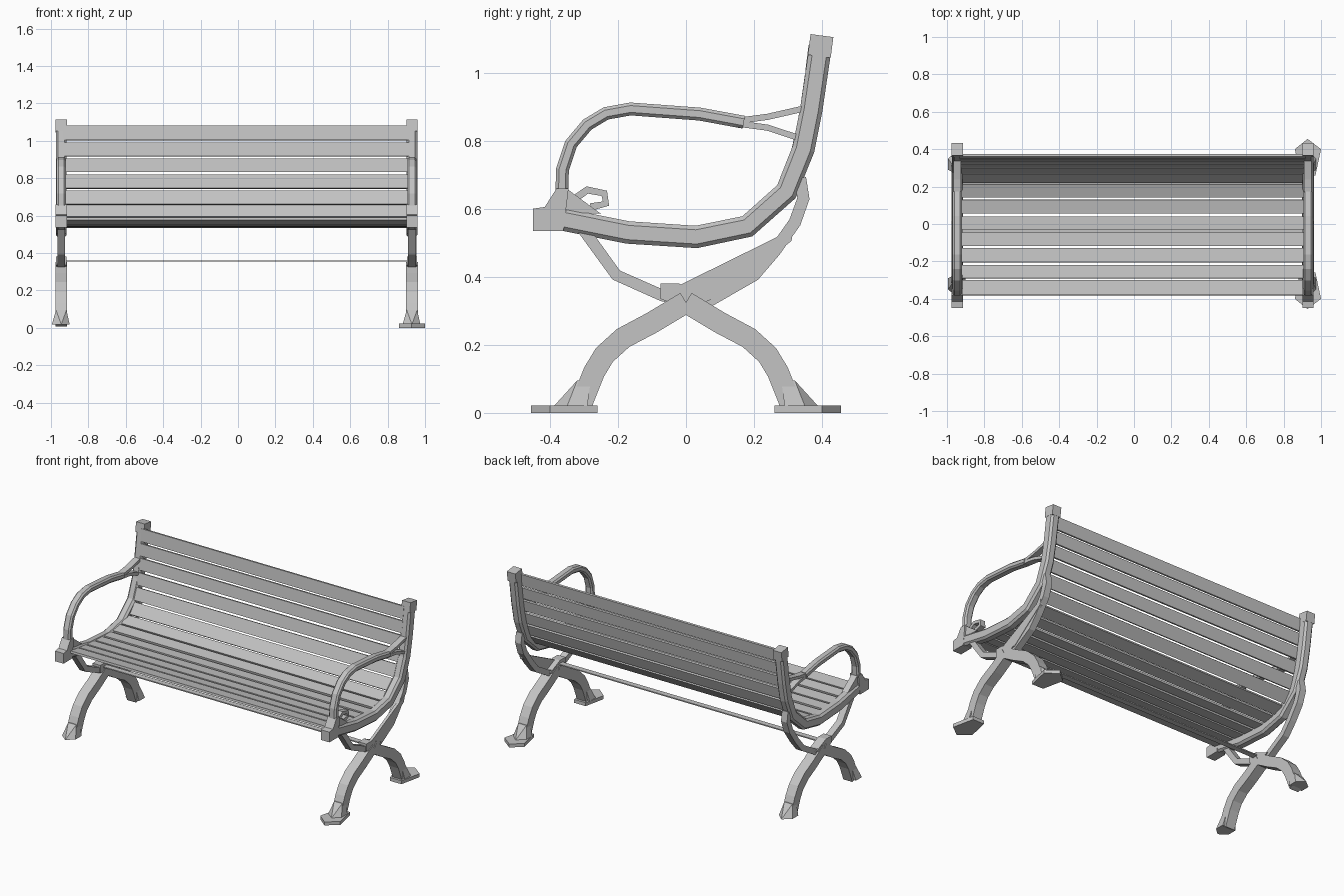
import bpy, bmesh
from mathutils import Vector

if "Cube" in bpy.data.objects:
    bpy.data.objects.remove(bpy.data.objects["Cube"])

grey = bpy.data.materials.new("light grey")
grey.use_nodes = True
grey.diffuse_color = (0.55, 0.55, 0.55, 1)
grey.node_tree.nodes["Principled BSDF"].inputs["Base Color"].default_value = (0.55, 0.55, 0.55, 1)


def finish(name, bm):
    bmesh.ops.recalc_face_normals(bm, faces=bm.faces)
    mesh = bpy.data.meshes.new(name)
    bm.to_mesh(mesh)
    bm.free()
    mesh.materials.append(grey)
    obj = bpy.data.objects.new(name, mesh)
    bpy.context.collection.objects.link(obj)
    return obj


def bar(name, path, x, width, thick, chamfer=0.0):
    """Sweep a rectangular (or chamfered) section along a path in the side plane."""
    bm = bmesh.new()
    pts = [Vector((0, y, z)) for y, z in path]
    w, c = width / 2, chamfer
    rings = []
    for i, p in enumerate(pts):
        before = (p - pts[i - 1]).normalized() if i else None
        after = (pts[i + 1] - p).normalized() if i < len(pts) - 1 else None
        t = ((before or after) + (after or before)).normalized()
        n = Vector((0, -t.z, t.y))
        h = thick / 2
        if c:
            section = [(-w + c, -h), (w - c, -h), (w, -h + c), (w, h - c),
                       (w - c, h), (-w + c, h), (-w, h - c), (-w, -h + c)]
        else:
            section = [(-w, -h), (w, -h), (w, h), (-w, h)]
        rings.append([bm.verts.new(p + n * b + Vector((x + a, 0, 0))) for a, b in section])
    for r, s in zip(rings, rings[1:]):
        for k in range(len(r)):
            m = (k + 1) % len(r)
            bm.faces.new((r[k], r[m], s[m], s[k]))
    bm.faces.new(rings[0])
    bm.faces.new(rings[-1])
    return finish(name, bm)


def prism(name, outline, x, width):
    """Extrude a side outline across x."""
    bm = bmesh.new()
    face = bm.faces.new([bm.verts.new((x - width / 2, y, z)) for y, z in outline])
    out = bmesh.ops.extrude_face_region(bm, geom=[face])["geom"]
    bmesh.ops.translate(bm, vec=(width, 0, 0),
                        verts=[v for v in out if isinstance(v, bmesh.types.BMVert)])
    return finish(name, bm)


def hull(name, points):
    bm = bmesh.new()
    for p in points:
        bm.verts.new(p)
    bmesh.ops.convex_hull(bm, input=bm.verts)
    return finish(name, bm)


def mirror_y(path, s):
    return [(y * s, z) for y, z in path]


RAIL = [(-0.37, 0.57), (-0.17, 0.53), (0.03, 0.517), (0.18, 0.548), (0.295, 0.65),
        (0.345, 0.775), (0.368, 0.89), (0.393, 1.06)]
ARM = [(-0.365, 0.63), (-0.363, 0.715), (-0.338, 0.79), (-0.29, 0.847), (-0.235, 0.88),
       (-0.163, 0.893), (0.04, 0.878), (0.17, 0.854)]
LEG = [(-0.31, 0.02), (-0.27, 0.12), (-0.24, 0.17), (-0.185, 0.22), (-0.10, 0.265), (0.0, 0.325)]
FRONT_STRUT = [(-0.31, 0.55), (-0.205, 0.405), (-0.07, 0.345), (0.02, 0.325)]
BACK_STRUT = [(-0.04, 0.33), (0.07, 0.33), (0.2, 0.405), (0.26, 0.475), (0.32, 0.56),
              (0.345, 0.63), (0.335, 0.69)]

# Cast side frames
for side, x in (("left", 0.93), ("right", -0.945)):
    bar(side + "_seat_back_rail", RAIL, x, 0.058, 0.066, 0.012)
    bar(side + "_armrest", ARM, x, 0.05, 0.038, 0.009)
    bar(side + "_arm_upper_branch", [(0.15, 0.858), (0.24, 0.87), (0.35, 0.895)], x, 0.04, 0.018)
    bar(side + "_arm_lower_branch", [(0.15, 0.85), (0.24, 0.838), (0.34, 0.805)], x, 0.04, 0.018)
    prism(side + "_front_block", [(-0.45, 0.535), (-0.45, 0.60), (-0.415, 0.605), (-0.38, 0.66),
                                  (-0.345, 0.66), (-0.36, 0.535)], x, 0.06)
    prism(side + "_top_cap", [(0.358, 1.052), (0.425, 1.043), (0.433, 1.104), (0.366, 1.113)], x, 0.06)
    prism(side + "_arm_gusset", [(-0.37, 0.66), (-0.345, 0.655), (-0.25, 0.585), (-0.36, 0.59)], x, 0.04)
    bar(side + "_front_strut", FRONT_STRUT, x, 0.042, 0.034)
    bar(side + "_back_strut", BACK_STRUT, x, 0.042, 0.036)
    prism(side + "_hub", [(-0.075, 0.335), (-0.075, 0.38), (-0.02, 0.38), (0.08, 0.335), (0, 0.305)], x, 0.055)
    for end, s in (("front", 1), ("back", -1)):
        bar(f"{side}_{end}_leg", mirror_y(LEG, s), x, 0.064, 0.064)
        # Flared foot
        hull(f"{side}_{end}_foot_flare",
             [(x + dx, -s * y, 0.018) for dx in (-0.05, 0.045) for y in (0.29, 0.35)]
             + [(x, -s * 0.39, 0.018)]
             + [(x + dx, -s * y, 0.095) for dx in (-0.028, 0.028) for y in (0.28, 0.32)])

# Floor plates, triangular web and scroll on the left frame
for end, s in (("front", -1), ("back", 1)):
    plate = [(0.89, 0.26), (0.88, 0.32), (0.86, 0.40), (0.928, 0.455),
             (1.0, 0.40), (0.98, 0.32), (0.97, 0.26)]
    hull(end + "_floor_plate", [(px, s * py, z) for px, py in plate for z in (0, 0.022)])
prism("left_web", [(-0.04, 0.365), (0.315, 0.54), (0.31, 0.505), (0.08, 0.33)], 0.945, 0.018)
bar("left_scroll", [(-0.34, 0.62), (-0.29, 0.655), (-0.24, 0.645), (-0.235, 0.615), (-0.28, 0.605)],
    0.925, 0.035, 0.022)

# Flat stretcher between the frames
hull("stretcher", [(x, y, z) for x in (-0.94, 0.93) for y in (-0.045, -0.01) for z in (0.354, 0.361)])

# Slats follow the inner curve of the frames
CURVE = [(-0.38, 0.583), (-0.17, 0.552), (0.03, 0.54), (0.165, 0.562), (0.225, 0.59),
         (0.273, 0.65), (0.31, 0.745), (0.335, 0.85), (0.352, 0.96), (0.367, 1.08)]


def on_curve(value, axis):
    for a, b in zip(CURVE, CURVE[1:]):
        if value <= b[axis] + 1e-6 and (axis == 0 or a[1] >= 0.58 and a[0] > 0):
            t = (value - a[axis]) / (b[axis] - a[axis])
            return tuple(a[k] + t * (b[k] - a[k]) for k in (0, 1))
    return CURVE[-1]


seat = [(-0.38, -0.30), (-0.29, -0.22), (-0.205, -0.13), (-0.118, -0.047), (-0.03, 0.04),
        (0.058, 0.13), (0.143, 0.213)]
back = [(0.59, 0.65), (0.66, 0.732), (0.745, 0.817), (0.833, 0.903), (0.917, 0.99), (1.003, 1.08)]
for label, spans, axis in (("seat", seat, 0), ("back", back, 1)):
    for i, (lo, hi) in enumerate(spans):
        bar(f"{label}_slat_{i + 1}", [on_curve(lo, axis), on_curve(hi, axis)], -0.0075, 1.85, 0.014)
